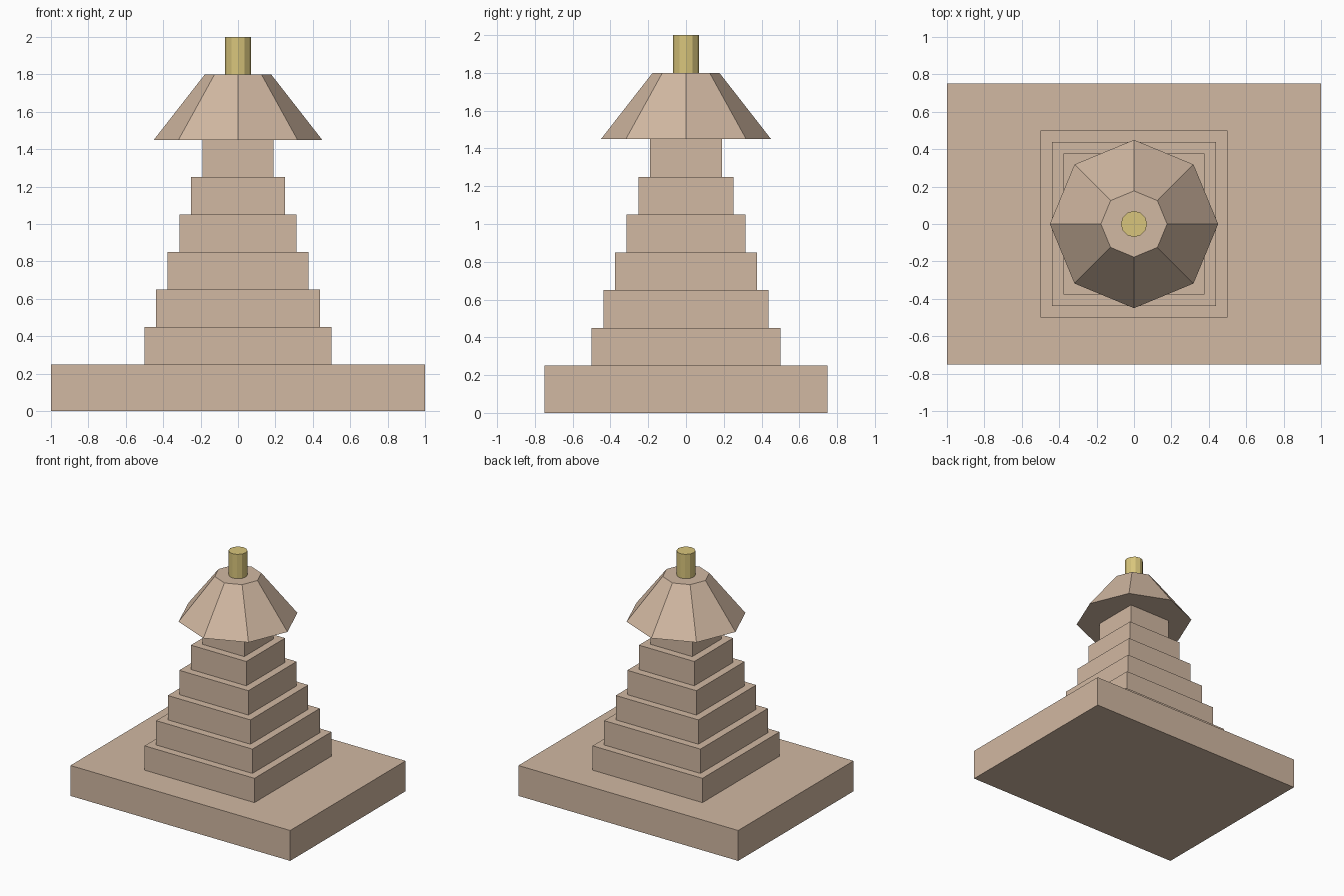
import bpy

if "Cube" in bpy.data.objects:
    bpy.data.objects.remove(bpy.data.objects["Cube"])


def material(name, rgb):
    m = bpy.data.materials.new(name)
    m.diffuse_color = (*rgb, 1)
    m.use_nodes = True
    m.node_tree.nodes["Principled BSDF"].inputs["Base Color"].default_value = m.diffuse_color
    return m


STONE = material("stone", (0.64, 0.48, 0.36))
GOLD = material("gold", (0.69, 0.56, 0.20))


def box(name, sx, sy, z0, z1):
    bpy.ops.mesh.primitive_cube_add(size=1, location=(0, 0, (z0 + z1) / 2))
    ob = bpy.context.object
    ob.scale = (sx, sy, z1 - z0)
    bpy.ops.object.transform_apply(location=False, rotation=False, scale=True)
    ob.name = name
    ob.data.materials.append(STONE)


def frustum(name, sides, r0, r1, z0, z1, mat):
    bpy.ops.mesh.primitive_cone_add(vertices=sides, radius1=r0, radius2=r1,
                                    depth=z1 - z0, location=(0, 0, (z0 + z1) / 2))
    ob = bpy.context.object
    ob.name = name
    ob.data.materials.append(mat)


# Wide base slab
box("base_slab", 2.0, 1.5, 0, 0.25)

# Six stepped tiers, each narrower than the last
for i in range(6):
    width = 1.0 - 0.124 * i
    z = 0.25 + 0.2 * i
    box(f"tier_{i + 1}", width, width, z, z + 0.2)

# Octagonal sloping roof and round finial
frustum("roof", 8, 0.45, 0.177, 1.45, 1.8, STONE)
frustum("finial", 12, 0.07, 0.07, 1.8, 2.0, GOLD)
